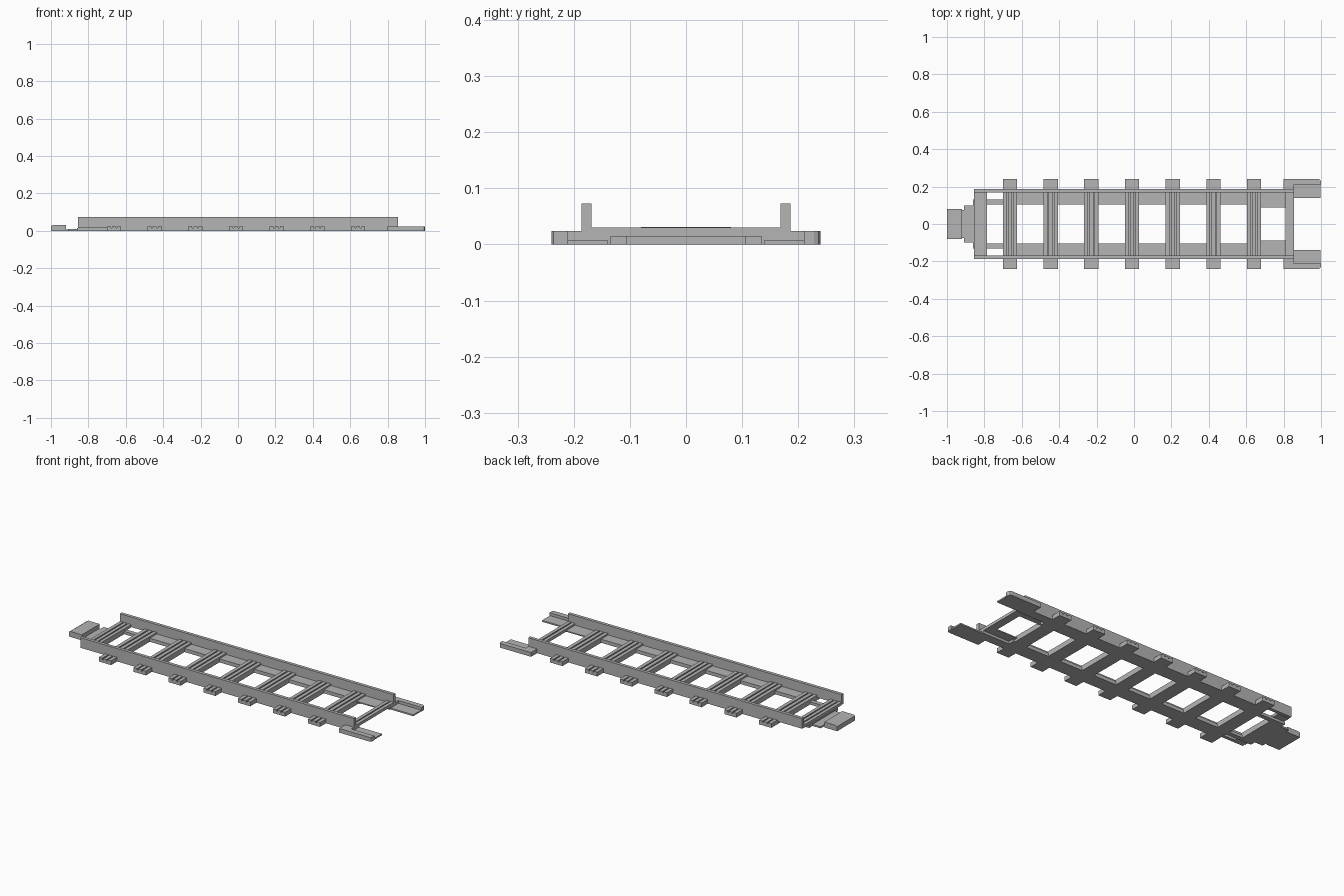
import bpy, bmesh

cube = bpy.data.objects.get("Cube")
if cube:
    bpy.data.objects.remove(cube, do_unlink=True)

GREY = (0.46, 0.46, 0.46, 1)
grey = bpy.data.materials.new("track grey")
grey.use_nodes = True
grey.diffuse_color = GREY
grey.node_tree.nodes["Principled BSDF"].inputs["Base Color"].default_value = GREY


def finish(name, bm):
    bmesh.ops.recalc_face_normals(bm, faces=bm.faces)
    mesh = bpy.data.meshes.new(name)
    bm.to_mesh(mesh)
    bm.free()
    mesh.materials.append(grey)
    obj = bpy.data.objects.new(name, mesh)
    bpy.context.collection.objects.link(obj)
    return obj


def prism(name, points, axis, lo, hi):
    """Extrude a 2D outline along an axis (other two axes in x, y, z order)."""
    bm = bmesh.new()
    verts = []
    for p in points:
        co = list(p)
        co.insert(axis, lo)
        verts.append(bm.verts.new(co))
    face = bm.faces.new(verts)
    out = bmesh.ops.extrude_face_region(bm, geom=[face])
    shift = [0, 0, 0]
    shift[axis] = hi - lo
    moved = [g for g in out["geom"] if isinstance(g, bmesh.types.BMVert)]
    bmesh.ops.translate(bm, verts=moved, vec=shift)
    return finish(name, bm)


def box(name, x, y, z):
    outline = [(x[0], y[0]), (x[1], y[0]), (x[1], y[1]), (x[0], y[1])]
    return prism(name, outline, 2, *z)


def grooved(x0, x1, top, floor, ridges, bottom=0.0):
    """Cross-section of a bar with long ridges on its top."""
    pts = [(x0, bottom)]
    step = (x1 - x0) / (ridges * 4 - 1)
    for i in range(ridges):
        a = x0 + i * step * 4
        b = a + step * 3
        if i:
            pts.append((a, floor))
        pts += [(a, top), (b, top)]
        if i < ridges - 1:
            pts.append((b, floor))
    return pts + [(x1, bottom)]


# Sleepers, slightly higher between the rails
for i in range(7):
    x = -0.663 + i * 0.2175
    x0, x1 = x - 0.038, x + 0.038
    prism("sleeper_middle", grooved(x0, x1, 0.029, 0.020, 3), 1, -0.168, 0.168)
    for side in (-1, 1):
        prism("sleeper_end", grooved(x0, x1, 0.024, 0.016, 3), 1, side * 0.18, side * 0.24)

for side, label in ((1, "left"), (-1, "right")):
    def span(a, b):
        return tuple(sorted((side * a, side * b)))

    # Rail with a raised underside at the tongue end
    rail = [(-0.855, 0.016), (-0.70, 0.016), (-0.70, 0), (0.855, 0),
            (0.855, 0.073), (-0.855, 0.073)]
    prism(label + "_rail", rail, 1, *span(0.168, 0.186))

    # Floor strip and end supports
    box(label + "_floor_strip", (-0.70, 0.69), span(0.105, 0.17), (0, 0.02))
    box(label + "_socket_wall", (0.68, 0.855), span(0.135, 0.17), (0, 0.02))
    box(label + "_socket_cover", (0.68, 0.82), span(0.087, 0.136), (0.014, 0.02))
    box(label + "_tongue_arm", (-0.80, -0.69), span(0.105, 0.13), (0, 0.016))

    # Coupling tab: thin inner plate and taller outer wall with a clipped corner
    box(label + "_tab_plate", (0.80, 0.997), span(0.14, 0.212), (0, 0.008))
    wall = [(0.80, 0.18), (0.855, 0.18), (0.855, 0.21), (1.0, 0.21),
            (1.0, 0.228), (0.996, 0.236), (0.988, 0.24), (0.80, 0.24)]
    prism(label + "_tab_wall", [(x, side * y) for x, y in wall], 2, 0, 0.024)

# Cross bars at both ends
prism("socket_cross_bar", grooved(0.81, 0.855, 0.03, 0.024, 2, 0.014), 1, -0.168, 0.168)
prism("tongue_cross_bar", grooved(-0.855, -0.785, 0.03, 0.022, 3, 0.014), 1, -0.168, 0.168)

# Coupling tongue
box("tongue_root", (-0.86, -0.785), (-0.13, 0.13), (0, 0.015))
box("tongue_neck", (-0.91, -0.85), (-0.10, 0.10), (0, 0.009))
box("tongue_link", (-0.93, -0.90), (-0.075, 0.075), (0, 0.007))
head = [(-1.0, 0), (-0.92, 0), (-0.92, 0.031), (-0.99, 0.031), (-1.0, 0.026)]
prism("tongue_head", head, 1, -0.08, 0.08)
